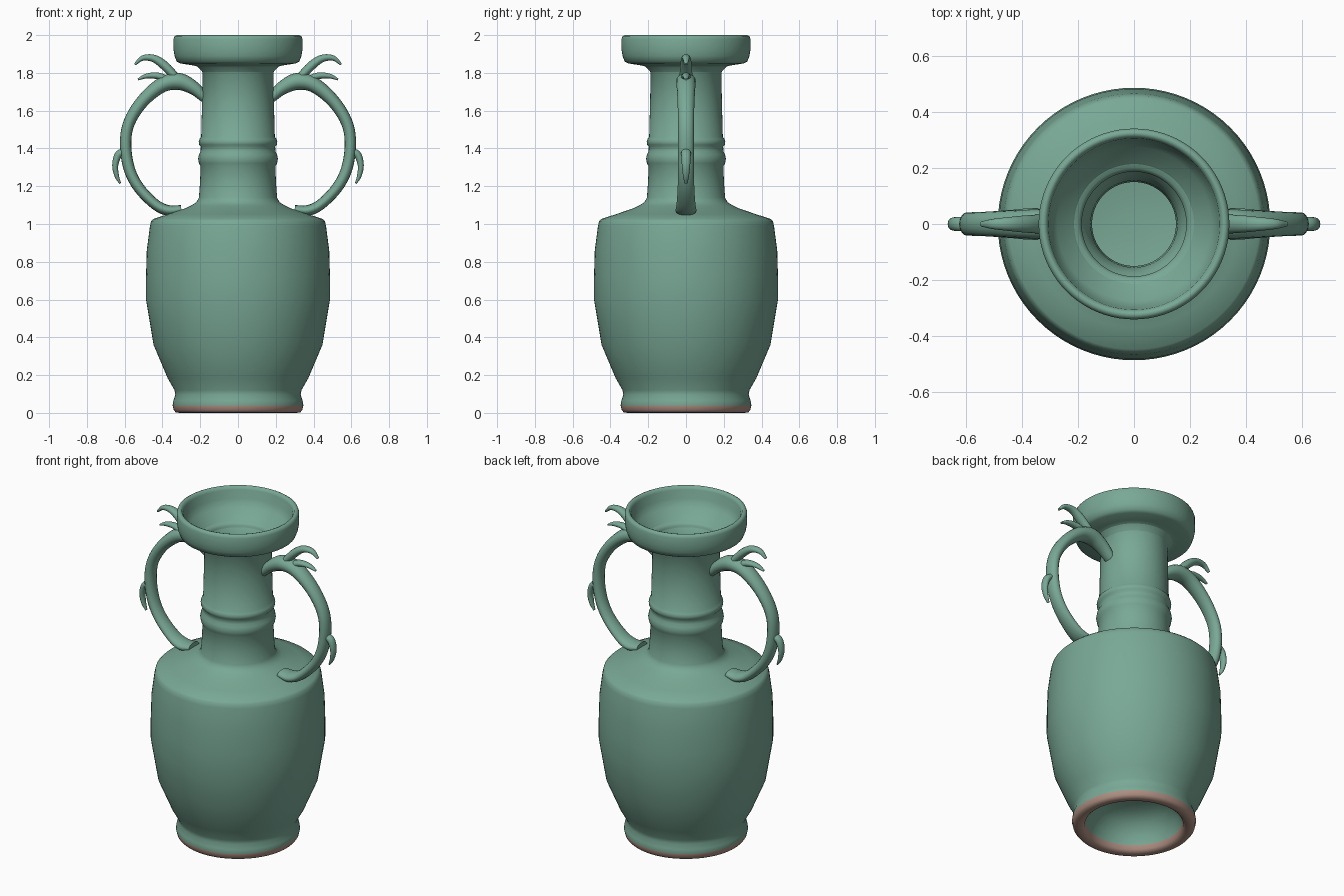
import bpy, bmesh, math
from mathutils import Vector

cube = bpy.data.objects.get("Cube")
if cube:
    bpy.data.objects.remove(cube, do_unlink=True)


def material(name, rgb):
    m = bpy.data.materials.new(name)
    m.use_nodes = True
    m.diffuse_color = (*rgb, 1)
    bsdf = m.node_tree.nodes["Principled BSDF"]
    bsdf.inputs["Base Color"].default_value = (*rgb, 1)
    bsdf.inputs["Roughness"].default_value = 0.5
    return m


GLAZE = material("celadon_glaze", (0.19, 0.39, 0.30))
CLAY = material("bare_clay", (0.42, 0.27, 0.22))


def finish(name, bm, mats, angle):
    bmesh.ops.recalc_face_normals(bm, faces=bm.faces)
    mesh = bpy.data.meshes.new(name)
    bm.to_mesh(mesh)
    bm.free()
    for m in mats:
        mesh.materials.append(m)
    ob = bpy.data.objects.new(name, mesh)
    bpy.context.collection.objects.link(ob)
    bpy.ops.object.select_all(action="DESELECT")
    ob.select_set(True)
    bpy.context.view_layer.objects.active = ob
    bpy.ops.object.shade_smooth_by_angle(angle=math.radians(angle))
    return ob


def loft(bm, rings):
    for a, b in zip(rings, rings[1:]):
        n = len(a)
        for i in range(n):
            j = (i + 1) % n
            bm.faces.new((a[i], a[j], b[j], b[i]))


def lathe(name, profile, mats, segments=80):
    """Revolve (radius, height) points; the ends are closed with discs."""
    bm = bmesh.new()
    turns = [2 * math.pi * i / segments for i in range(segments)]
    rings = [[bm.verts.new((r * math.cos(t), r * math.sin(t), z)) for t in turns]
             for r, z in profile]
    loft(bm, rings)
    bm.faces.new(rings[0])
    bm.faces.new(rings[-1])
    # Unglazed foot ring
    for f in bm.faces:
        f.material_index = int(max(v.co.z for v in f.verts) < 0.042)
    return finish(name, bm, mats, 62)


def spline(points, steps):
    """Catmull-Rom interpolation through tuples."""
    p = [Vector(q) for q in points]
    p = [2 * p[0] - p[1]] + p + [2 * p[-1] - p[-2]]
    out = []
    for a, b, c, d in zip(p, p[1:], p[2:], p[3:]):
        for k in range(steps):
            t = k / steps
            out.append(0.5 * (2 * b + (c - a) * t + (2 * a - 5 * b + 4 * c - d) * t**2
                              + (3 * b - a - 3 * c + d) * t**3))
    return out + [p[-2]]


def sweep(name, points, side, sections=16, steps=5):
    """Oval tube along (x, z, half thickness, half depth) points."""
    path = spline(points, steps)
    bm = bmesh.new()
    rings = []
    for i, (x, z, w, d) in enumerate(path):
        q, p = path[min(i + 1, len(path) - 1)], path[max(i - 1, 0)]
        tangent = Vector((q[0] - p[0], q[1] - p[1])).normalized()
        ring = []
        for k in range(sections):
            a = 2 * math.pi * k / sections
            off = w * math.cos(a)
            ring.append(bm.verts.new((side * (x - tangent.y * off), d * math.sin(a),
                                      z + tangent.x * off)))
        rings.append(ring)
    loft(bm, rings)
    bm.faces.new(rings[0])
    bm.faces.new(rings[-1])
    return finish(name, bm, [GLAZE], 50)


# Vase: recessed base, foot, body, shoulder, ringed neck, mouth and hollow inside
base = [(0.06, 0.2), (0.14, 0.185), (0.21, 0.15), (0.25, 0.09), (0.27, 0.04)]
foot = [(0.275, 0.015), (0.29, 0.002), (0.31, 0), (0.33, 0.003), (0.34, 0.015),
        (0.346, 0.04)]
body = [(0.342, 0.065), (0.332, 0.095), (0.336, 0.12), (0.373, 0.185), (0.447, 0.36),
        (0.487, 0.6), (0.487, 0.72), (0.483, 0.86), (0.466, 0.99), (0.46, 1.015),
        (0.448, 1.027)]
shoulder = [(0.37, 1.052), (0.28, 1.083), (0.245, 1.1), (0.22, 1.115), (0.207, 1.14)]
neck = [(0.201, 1.22), (0.198, 1.305), (0.207, 1.322), (0.211, 1.345), (0.207, 1.368),
        (0.198, 1.385), (0.197, 1.41), (0.206, 1.42), (0.208, 1.435), (0.204, 1.45),
        (0.195, 1.46), (0.19, 1.65), (0.187, 1.815)]
mouth = [(0.2, 1.83), (0.24, 1.84), (0.305, 1.85), (0.325, 1.86), (0.336, 1.89),
         (0.341, 1.92), (0.341, 1.98), (0.336, 1.994), (0.325, 2), (0.314, 1.996),
         (0.306, 1.98)]
inside = [(0.3, 1.93), (0.275, 1.885), (0.22, 1.84), (0.175, 1.79), (0.155, 1.71),
          (0.15, 1.6), (0.155, 1.15), (0.25, 1.06), (0.42, 0.99), (0.445, 0.8),
          (0.44, 0.6), (0.4, 0.4), (0.32, 0.27), (0.18, 0.23), (0.06, 0.22)]
lathe("vase_body", base + foot + body + shoulder + neck + mouth + inside, [GLAZE, CLAY])

# Handle parts, drawn once and mirrored
PARTS = {
    "handle": [(0.175, 1.665, 0.025, 0.035), (0.235, 1.72, 0.036, 0.045),
               (0.315, 1.755, 0.045, 0.052), (0.405, 1.735, 0.04, 0.05),
               (0.505, 1.65, 0.034, 0.045), (0.575, 1.54, 0.031, 0.042),
               (0.595, 1.43, 0.03, 0.042), (0.578, 1.3, 0.03, 0.042),
               (0.527, 1.195, 0.029, 0.044), (0.44, 1.105, 0.028, 0.05),
               (0.37, 1.072, 0.028, 0.056), (0.3, 1.078, 0.022, 0.05)],
    "upper_horn": [(0.32, 1.765, 0.022, 0.035), (0.385, 1.835, 0.024, 0.031),
                   (0.445, 1.876, 0.02, 0.025), (0.505, 1.878, 0.014, 0.018),
                   (0.546, 1.845, 0.006, 0.009)],
    "lower_horn": [(0.36, 1.755, 0.02, 0.028), (0.42, 1.783, 0.018, 0.024),
                   (0.485, 1.783, 0.013, 0.017), (0.53, 1.765, 0.005, 0.008)],
    "tail_barb": [(0.6, 1.385, 0.02, 0.026), (0.634, 1.365, 0.02, 0.025),
                  (0.65, 1.31, 0.016, 0.022), (0.642, 1.255, 0.012, 0.016),
                  (0.624, 1.215, 0.005, 0.008)],
}
for side, label in ((1, "left"), (-1, "right")):
    for part, points in PARTS.items():
        sweep(f"{label}_{part}", points, side)
